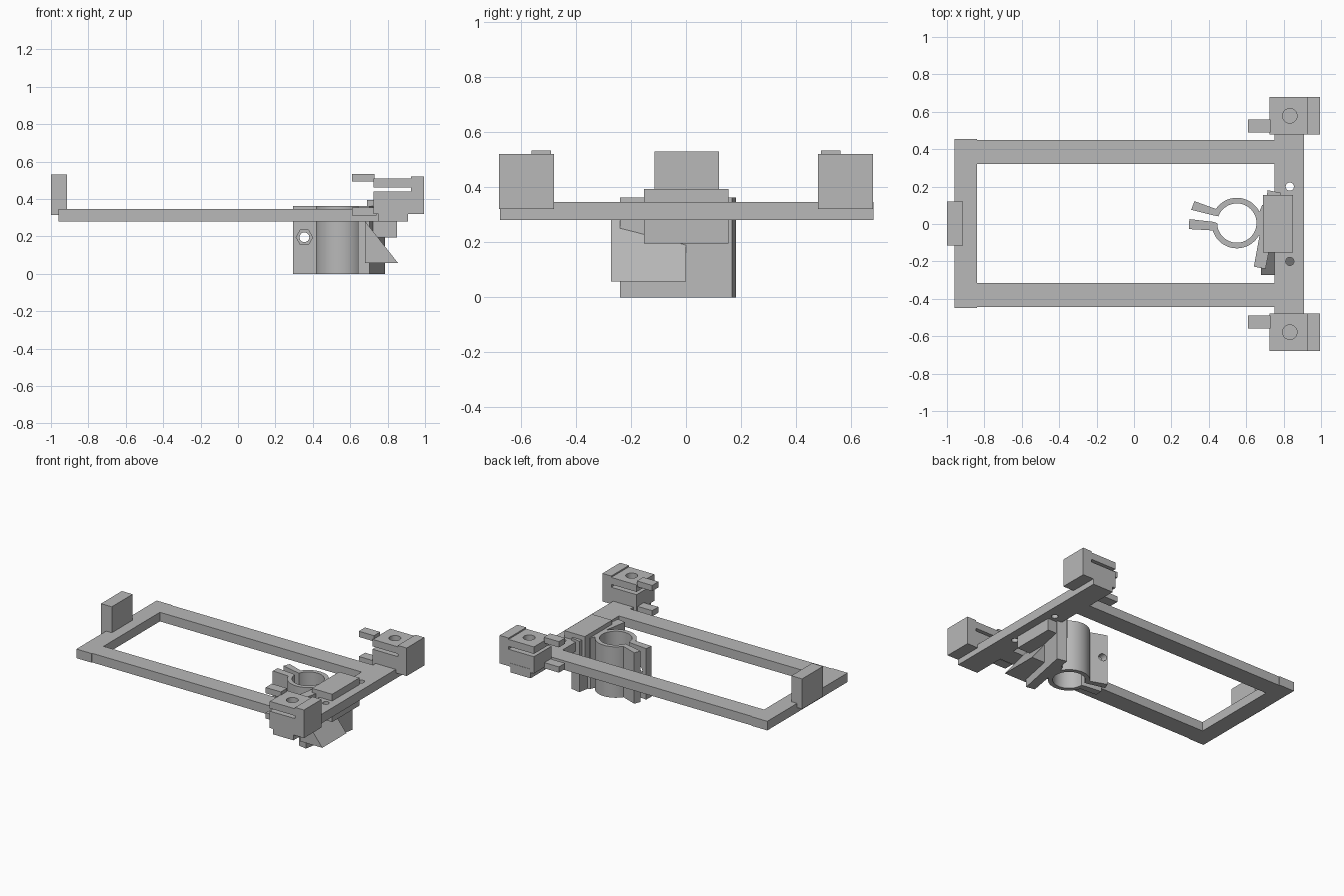
import bpy
from math import sin, cos, radians

cube = bpy.data.objects.get("Cube")
if cube:
    bpy.data.objects.remove(cube, do_unlink=True)

grey = bpy.data.materials.new("plain grey")
grey.use_nodes = True
COLOUR = (0.48, 0.48, 0.48, 1)
grey.diffuse_color = COLOUR
grey.node_tree.nodes["Principled BSDF"].inputs["Base Color"].default_value = COLOUR


def prism(name, points, low, high, axis="z"):
    """Extrude a flat outline along z (points are x, y) or y (points are x, z)."""
    def place(p, h):
        return (p[0], p[1], h) if axis == "z" else (p[0], h, p[1])
    n = len(points)
    verts = [place(p, h) for h in (low, high) for p in points]
    faces = [list(range(n))[::-1], list(range(n, 2 * n))]
    faces += [(i, (i + 1) % n, n + (i + 1) % n, n + i) for i in range(n)]
    mesh = bpy.data.meshes.new(name)
    mesh.from_pydata(verts, [], faces)
    mesh.materials.append(grey)
    obj = bpy.data.objects.new(name, mesh)
    bpy.context.collection.objects.link(obj)
    # make the faces point outwards
    area = sum(points[i - 1][0] * points[i][1] - points[i][0] * points[i - 1][1] for i in range(n))
    if (area < 0) != (axis == "y"):
        mesh.flip_normals()
    return obj


def box(name, x, y, z):
    outline = [(x[0], y[0]), (x[1], y[0]), (x[1], y[1]), (x[0], y[1])]
    return prism(name, outline, *z)


def arc(cx, cy, r, start, end, steps):
    angles = [radians(start + (end - start) * i / steps) for i in range(steps + 1)]
    return [(cx + r * cos(a), cy + r * sin(a)) for a in angles]


def disc(cx, cy, r, sides=32):
    return arc(cx, cy, r, 0, 360, sides)[:-1]


def select(obj):
    bpy.ops.object.select_all(action="DESELECT")
    obj.select_set(True)
    bpy.context.view_layer.objects.active = obj


def combine(obj, other, operation="DIFFERENCE"):
    select(obj)
    mod = obj.modifiers.new("combine", "BOOLEAN")
    mod.operation, mod.object, mod.solver = operation, other, "EXACT"
    bpy.ops.object.modifier_apply(modifier=mod.name)
    bpy.data.objects.remove(other, do_unlink=True)


def smooth(obj):
    select(obj)
    bpy.ops.object.shade_smooth_by_angle(angle=radians(30))


# Flat rectangular frame
BAR = (0.28, 0.345)
box("end_crossbar", (-0.96, -0.84), (-0.45, 0.455), BAR)
box("back_rail", (-0.84, 0.75), (0.32, 0.45), BAR)
box("front_rail", (-0.84, 0.75), (-0.445, -0.315), BAR)
crossbar = box("wide_crossbar", (0.75, 0.91), (-0.675, 0.68), BAR)
for y in (-0.2, 0.2):
    combine(crossbar, prism("hole", disc(0.833, y, 0.022), 0.2, 0.4))
smooth(crossbar)
box("end_stop", (-1.0, -0.915), (-0.115, 0.12), (0.315, 0.53))

# Slotted clips at both ends of the wide crossbar
clip_side = [(0.725, 0.32), (0.995, 0.32), (0.995, 0.52), (0.925, 0.52), (0.925, 0.51),
             (0.725, 0.51), (0.725, 0.46), (0.925, 0.46), (0.925, 0.44), (0.725, 0.44)]
for side, s in (("back", 1), ("front", -1)):
    near, far = sorted((s * 0.479, s * 0.678))
    clip = prism(side + "_clip", clip_side, near, far, "y")
    combine(clip, prism("hole", disc(0.833, s * 0.578, 0.039), 0.36, 0.6))
    smooth(clip)
    tab = sorted((s * 0.49, s * 0.56))
    box(side + "_upper_tab", (0.61, 0.73), tab, (0.492, 0.533))
    box(side + "_lower_tab", (0.61, 0.74), tab, (0.312, 0.353))

# Split ring with two clamping ears
CX, CY = 0.55, 0.005
outline = arc(CX, CY, 0.135, 146, -163, 56)
outline += [(0.293, -0.027), (0.296, 0.026), (0.42, 0.012)]
outline += arc(CX, CY, 0.105, -180, 160, 56)
outline += [(0.43, 0.045), (0.306, 0.076), (0.323, 0.122)]
clamp = prism("split_ring_clamp", outline, 0.0, 0.363)
combine(clamp, prism("bolt_hole", disc(0.355, 0.195, 0.026, 24), -0.2, 0.2, "y"))
combine(clamp, prism("nut_pocket", disc(0.355, 0.195, 0.044, 6), -0.2, -0.018, "y"))
smooth(clamp)

# Slanted backing plate, with a neck to the ring
prism("backing_plate", [(0.641, -0.228), (0.703, -0.24), (0.785, 0.167), (0.715, 0.181)], 0, 0.363)
prism("plate_neck", [(0.665, -0.06), (0.69, -0.07), (0.71, 0.11), (0.685, 0.1), (0.668, 0.06)], 0, 0.363)

# Hook gripping the crossbar, and the sloped support below
hook_side = [(0.69, 0.195), (0.85, 0.195), (0.85, 0.28), (0.75, 0.28),
             (0.75, 0.345), (0.85, 0.345), (0.85, 0.393), (0.69, 0.393)]
prism("crossbar_hook", hook_side, -0.153, 0.155, "y")
prism("wedge_support", [(0.68, 0.058), (0.855, 0.058), (0.68, 0.28)], -0.272, 0.0, "y")
